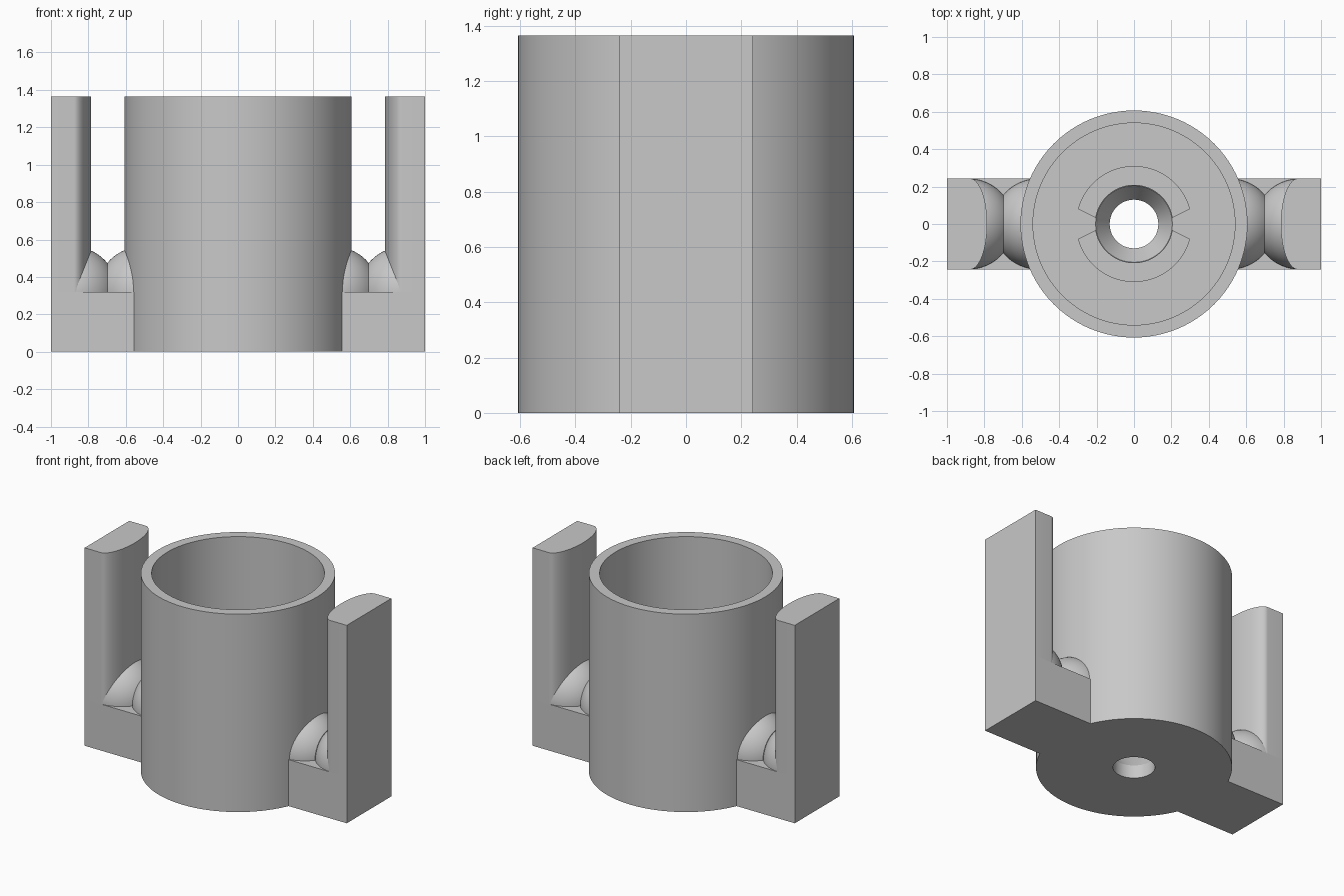
import bpy, bmesh, math

if "Cube" in bpy.data.objects:
    bpy.data.objects.remove(bpy.data.objects["Cube"])

H = 1.365          # overall height
R_OUT, R_IN = 0.607, 0.54
FLOOR = 0.20       # floor height inside the cup
W = 0.243          # half width of the side arms
STEP = 0.32        # top of the foot blocks
SEG = 96

grey = bpy.data.materials.new("plain_grey")
grey.diffuse_color = (0.58, 0.58, 0.58, 1)
grey.use_nodes = True
grey.node_tree.nodes["Principled BSDF"].inputs["Base Color"].default_value = grey.diffuse_color


def finish(name, bm, smooth=True):
    bmesh.ops.remove_doubles(bm, verts=bm.verts, dist=1e-5)
    bmesh.ops.recalc_face_normals(bm, faces=bm.faces)
    me = bpy.data.meshes.new(name)
    bm.to_mesh(me)
    bm.free()
    me.materials.append(grey)
    ob = bpy.data.objects.new(name, me)
    bpy.context.collection.objects.link(ob)
    if smooth:
        bpy.ops.object.select_all(action='DESELECT')
        ob.select_set(True)
        bpy.context.view_layer.objects.active = ob
        bpy.ops.object.shade_smooth_by_angle(angle=math.radians(30))
    return ob


def lathe(name, profile):
    """Revolve a closed (radius, z) profile about z."""
    bm = bmesh.new()
    vs = [bm.verts.new((r, 0, z)) for r, z in profile]
    es = [bm.edges.new((vs[i], vs[(i + 1) % len(vs)])) for i in range(len(vs))]
    bmesh.ops.spin(bm, geom=vs + es, cent=(0, 0, 0), axis=(0, 0, 1),
                   angle=2 * math.pi, steps=SEG, use_merge=True)
    return finish(name, bm)


def prism(name, outline, z0, z1):
    """Extrude a flat (x, y) outline from z0 to z1."""
    bm = bmesh.new()
    face = bm.faces.new([bm.verts.new((x, y, z0)) for x, y in outline])
    top = bmesh.ops.extrude_face_region(bm, geom=[face])["geom"]
    for v in top:
        if isinstance(v, bmesh.types.BMVert):
            v.co.z = z1
    return finish(name, bm)


def arc(r, a0, a1, n):
    return [(r * math.cos(a0 + (a1 - a0) * i / n), r * math.sin(a0 + (a1 - a0) * i / n))
            for i in range(n + 1)]


# Cup with countersunk screw hole
lathe("cup", [(0.13, 0), (R_OUT, 0), (R_OUT, H), (R_IN, H), (R_IN, FLOOR),
              (0.205, FLOOR), (0.13, FLOOR - 0.11)])

# Low pads around the screw hole
for side, s in (("back", 1), ("front", -1)):
    a, b = math.radians(15), math.radians(9)
    ring = arc(0.31, a, math.pi - a, 32) + arc(0.207, math.pi - b, b, 32)
    prism("floor_pad_" + side, [(x, s * y) for x, y in ring], FLOOR - 0.01, FLOOR + 0.02)

# Helper that trims the inner domes to the cup wall
bm = bmesh.new()
bmesh.ops.create_cone(bm, cap_ends=True, segments=SEG, radius1=0.575, radius2=0.575, depth=3)
cutter = finish("trim_cutter", bm, False)
cutter.hide_render = True
cutter.hide_viewport = True


def dome(name, s, cx, lo, hi):
    """Half sphere on the step, kept between |x| = lo and hi."""
    bm = bmesh.new()
    bmesh.ops.create_uvsphere(bm, u_segments=64, v_segments=32, radius=0.242)
    for v in bm.verts:   # poles along x
        v.co = (s * cx + v.co.z, v.co.y, STEP + v.co.x)
    for co, no in (((0, 0, STEP - 0.01), (0, 0, -1)),
                   ((s * lo, 0, 0), (-s, 0, 0)), ((s * hi, 0, 0), (s, 0, 0))):
        cut = bmesh.ops.bisect_plane(bm, geom=bm.verts[:] + bm.edges[:] + bm.faces[:],
                                     plane_co=co, plane_no=no, clear_outer=True)
        edges = [e for e in cut["geom_cut"] if isinstance(e, bmesh.types.BMEdge)]
        bmesh.ops.holes_fill(bm, edges=edges)
    return finish(name, bm)


for side, s in (("right", 1), ("left", -1)):
    # Foot block, its inner end following the cup wall
    a = math.asin(W / 0.58)
    foot = arc(0.58, -a, a, 16) + [(1, W), (1, -W)]
    prism("foot_block_" + side, [(s * x, y) for x, y in foot], 0, STEP)

    # Upright wing with a bulging inner face
    bulge = [(0.877 - 0.092 * math.cos(t), W * math.sin(t))
             for t in [-math.pi / 2 + math.pi * i / 40 for i in range(41)]]
    prism("wing_" + side, [(s * x, y) for x, y in bulge + [(1, W), (1, -W)]], STEP, H)

    # Rounded mounds filling the slot bottom
    dome("wing_dome_" + side, s, 0.885, 0.697, 0.90)
    inner = dome("cup_dome_" + side, s, 0.513, 0.46, 0.697)
    mod = inner.modifiers.new("trim", 'BOOLEAN')
    mod.operation = 'DIFFERENCE'
    mod.solver = 'EXACT'
    mod.object = cutter
